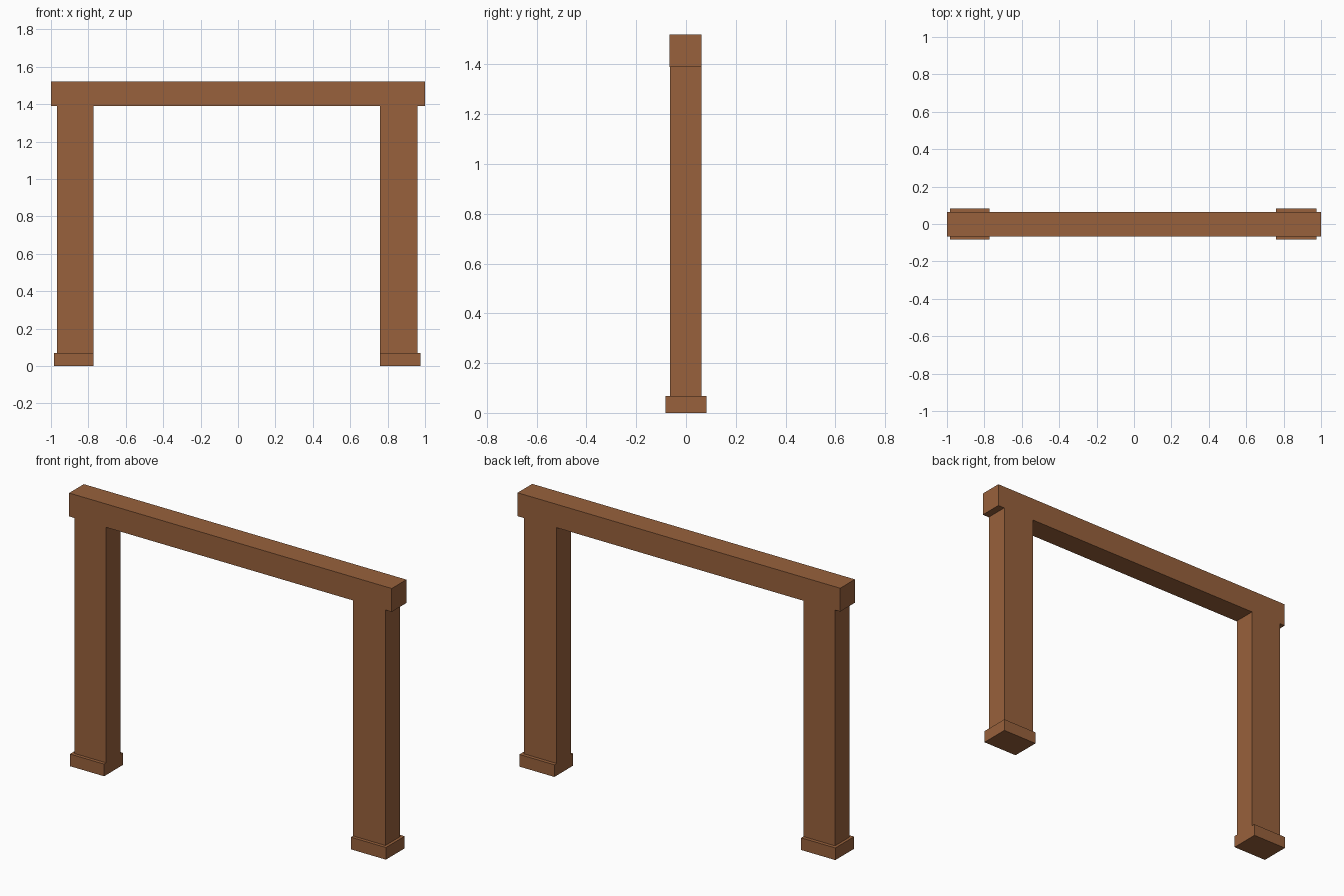
import bpy
import bmesh

if "Cube" in bpy.data.objects:
    bpy.data.objects.remove(bpy.data.objects["Cube"])

# Single brown wood colour
wood = bpy.data.materials.new("brown wood")
wood.diffuse_color = (0.314, 0.120, 0.045, 1.0)
wood.use_nodes = True
wood.node_tree.nodes["Principled BSDF"].inputs["Base Color"].default_value = wood.diffuse_color


def box(name, x, y, z):
    """Box from (min, max) ranges on each axis."""
    bm = bmesh.new()
    bmesh.ops.create_cube(bm, size=1)
    for v in bm.verts:
        v.co = [r[0] if c < 0 else r[1] for c, r in zip(v.co, (x, y, z))]
    mesh = bpy.data.meshes.new(name)
    bm.to_mesh(mesh)
    bm.free()
    mesh.materials.append(wood)
    obj = bpy.data.objects.new(name, mesh)
    bpy.context.collection.objects.link(obj)
    return obj


BASE_TOP, BEAM_BOTTOM, BEAM_TOP = 0.068, 1.389, 1.52

# Lintel beam across the top
box("top_beam", (-1, 1), (-0.067, 0.063), (BEAM_BOTTOM, BEAM_TOP))

# Posts and their plinths, flush on the inner side
for side, post_x, base_x in (
    ("left", (-0.968, -0.772), (-0.984, -0.772)),
    ("right", (0.758, 0.959), (0.758, 0.975)),
):
    box(side + "_post", post_x, (-0.064, 0.063), (BASE_TOP, BEAM_BOTTOM))
    box(side + "_base", base_x, (-0.083, 0.083), (0, BASE_TOP))
